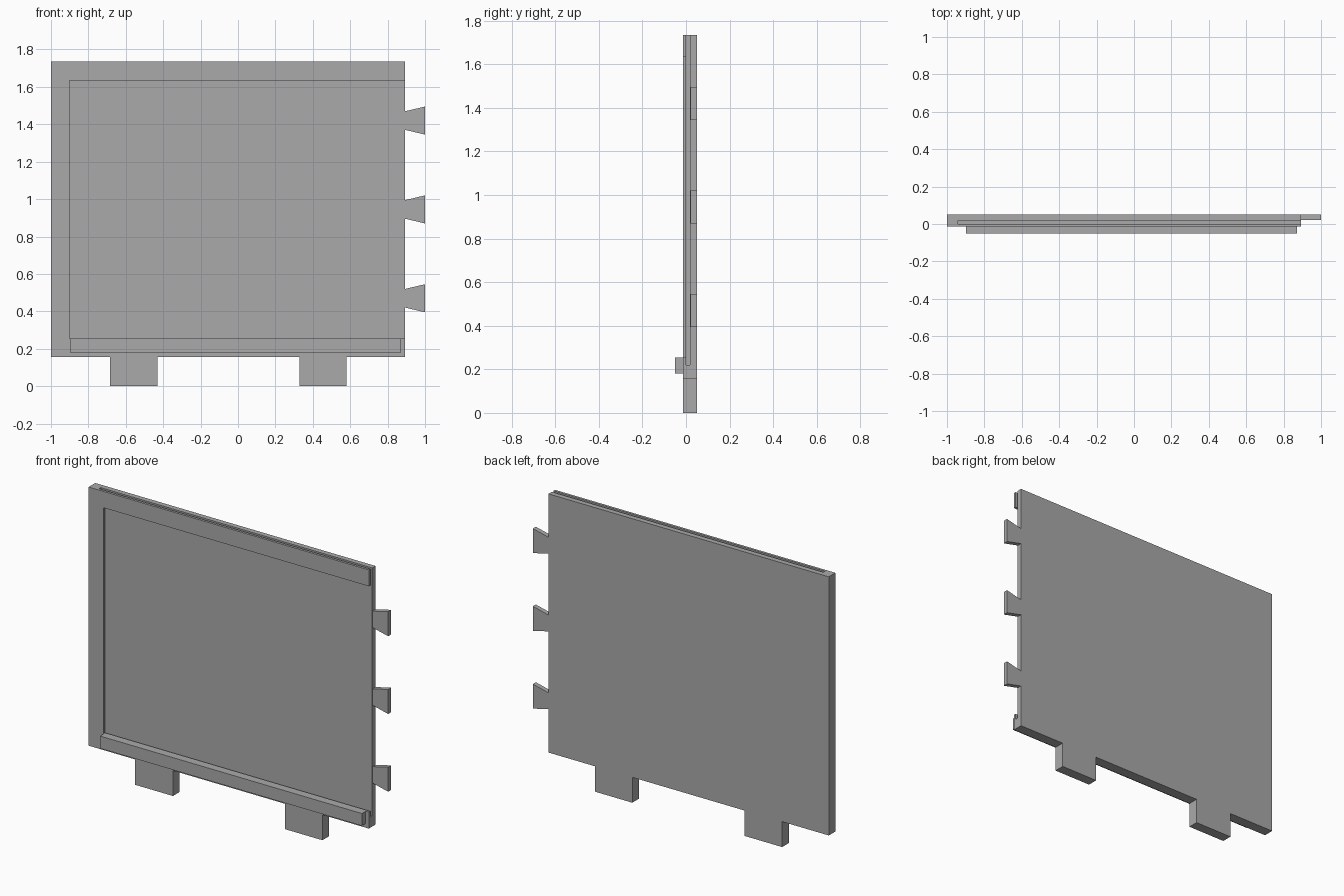
import bpy, bmesh

if "Cube" in bpy.data.objects:
    bpy.data.objects.remove(bpy.data.objects["Cube"], do_unlink=True)

grey = bpy.data.materials.new("plain grey")
grey.use_nodes = True
grey.diffuse_color = (0.4, 0.4, 0.4, 1)
grey.node_tree.nodes["Principled BSDF"].inputs["Base Color"].default_value = (0.4, 0.4, 0.4, 1)


def extrude(name, outline, y0, y1):
    """Extrude an x-z outline from y0 to y1."""
    bm = bmesh.new()
    face = bm.faces.new([bm.verts.new((x, y0, z)) for x, z in outline])
    moved = bmesh.ops.extrude_face_region(bm, geom=[face])["geom"]
    verts = [v for v in moved if isinstance(v, bmesh.types.BMVert)]
    bmesh.ops.translate(bm, verts=verts, vec=(0, y1 - y0, 0))
    bmesh.ops.recalc_face_normals(bm, faces=bm.faces)
    mesh = bpy.data.meshes.new(name)
    bm.to_mesh(mesh)
    bm.free()
    mesh.materials.append(grey)
    obj = bpy.data.objects.new(name, mesh)
    bpy.context.scene.collection.objects.link(obj)
    return obj


def box(name, x0, x1, y0, y1, z0, z1):
    return extrude(name, [(x0, z0), (x1, z0), (x1, z1), (x0, z1)], y0, y1)


left, right, base, top = -1, 0.894, 0.155, 1.735
front, back = -0.014, 0.05
slot_front, slot_back = 0.001, 0.018

# Board with two feet in one outline
outline = [(left, base)]
for x0, x1 in ((-0.685, -0.43), (0.328, 0.58)):
    outline += [(x0, base), (x0, 0), (x1, 0), (x1, base)]
outline += [(right, base), (right, top), (left, top)]
board = extrude("board", outline, front, back)

# Slot open at the top and right end, then the front window
cutters = [
    box("slot_cutter", -0.94, 1.1, slot_front, slot_back, 0.22, 2),
    box("window_cutter", -0.9, 1.1, -0.1, 0.008, 0.255, 1.635),
]
for cutter in cutters:
    cutter.hide_render = True
    cutter.hide_viewport = True
    cut = board.modifiers.new(cutter.name, "BOOLEAN")
    cut.operation = "DIFFERENCE"
    cut.solver = "EXACT"
    cut.object = cutter

# Ledge along the bottom of the window
box("front_ledge", -0.897, 0.872, -0.05, front, 0.18, 0.255)

# Dovetail tabs on the side edge
for i, z in enumerate((0.47, 0.945, 1.42)):
    extrude(f"dovetail_tab_{i + 1}",
            [(right, z - 0.05), (1, z - 0.075), (1, z + 0.075), (right, z + 0.05)],
            0.021, back)
